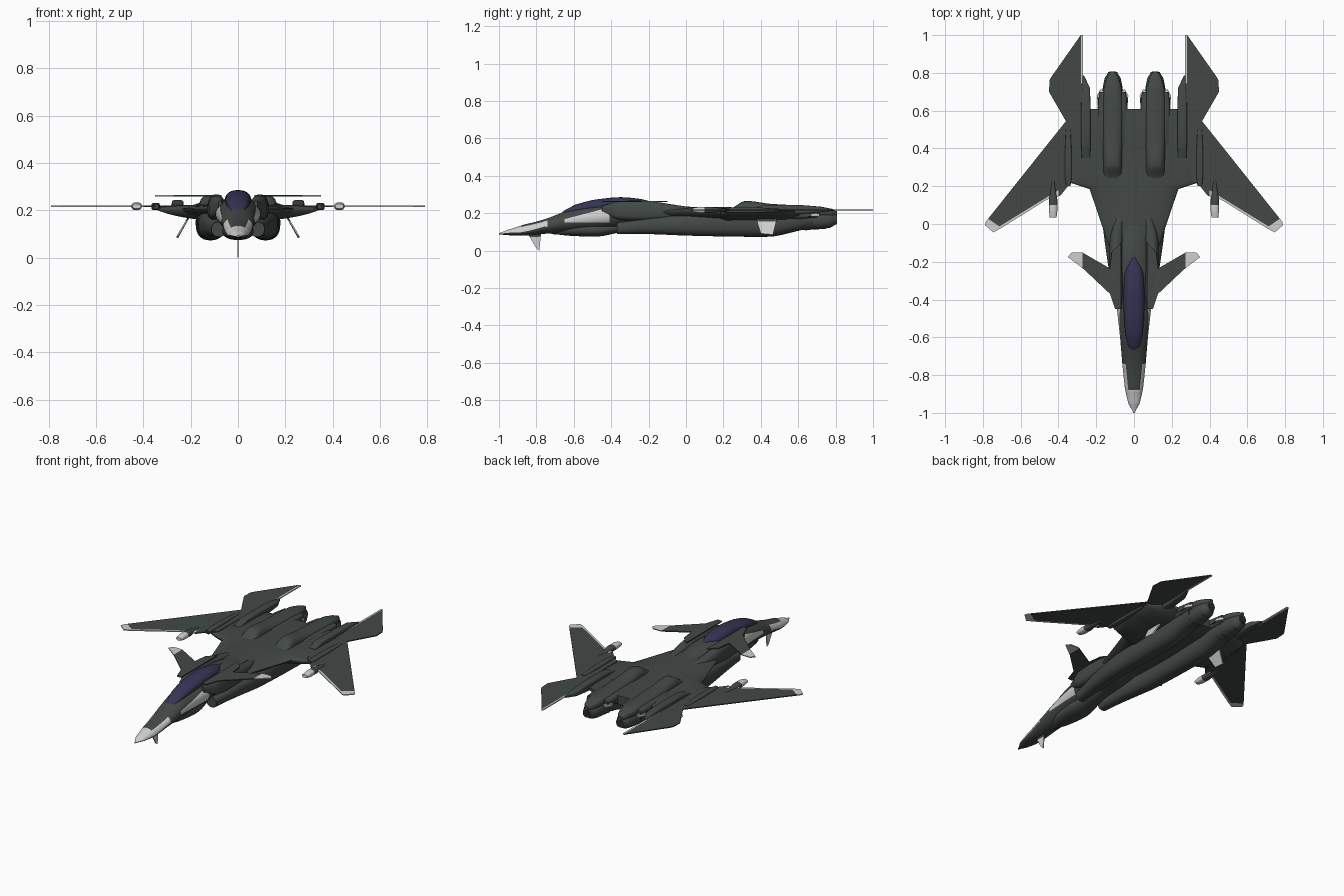
import bpy, bmesh, math
from mathutils import Vector


def material(name, rgb):
    m = bpy.data.materials.new(name)
    m.diffuse_color = (*rgb, 1)
    return m


HULL = material("dark_grey_green", (0.055, 0.066, 0.063))
PALE = material("pale_grey", (0.62, 0.62, 0.62))
GLASS = material("navy_glass", (0.035, 0.035, 0.09))
DARK = material("near_black", (0.02, 0.023, 0.023))
TWO = (HULL, PALE)


def finish(name, bm, mats, mirror, cuts=(), rule=None):
    """Cut the mesh along colour borders, colour faces by the rule and make the object."""
    for co, no in cuts:
        bmesh.ops.bisect_plane(bm, geom=bm.verts[:] + bm.edges[:] + bm.faces[:], plane_co=co, plane_no=no)
    bmesh.ops.recalc_face_normals(bm, faces=bm.faces)
    for f in bm.faces:
        f.smooth = True
        if rule and rule(f.calc_center_median(), f.normal):
            f.material_index = 1
    me = bpy.data.meshes.new(name)
    bm.to_mesh(me)
    bm.free()
    for m in mats:
        me.materials.append(m)
    me.set_sharp_from_angle(angle=math.radians(35))
    ob = bpy.data.objects.new(name, me)
    bpy.context.collection.objects.link(ob)
    if mirror:
        ob.modifiers.new("mirror", 'MIRROR').use_mirror_merge = False
    return ob


def spline(a, b, c, d, t):
    return 0.5 * (2 * b + (c - a) * t + (2 * a - 5 * b + 4 * c - d) * t * t + (3 * b - a - 3 * c + d) * t ** 3)


def loft(name, st, p=2.0, mats=(HULL,), mirror=False, rule=None, cuts=(), curved=True, steps=6, seg=32):
    """Skin superellipse sections given as (y, centre x, z bottom, z widest, z top, half width)."""
    rows = []
    for i in range(len(st) - 1):
        a, b, c, d = st[max(i - 1, 0)], st[i], st[i + 1], st[min(i + 2, len(st) - 1)]
        for k in range(steps):
            t = k / steps
            rows.append([spline(a[j], b[j], c[j], d[j], t) if curved and j else b[j] + (c[j] - b[j]) * t
                         for j in range(6)])
    rows.append(st[-1])
    bm = bmesh.new()
    rings = []
    for y, cx, zb, zm, zt, hw in rows:
        ring = []
        for k in range(seg):
            a = math.tau * k / seg
            c, s = math.cos(a), math.sin(a)
            x = math.copysign(abs(c) ** (2 / p), c) * max(hw, 0.001)
            z = abs(s) ** (2 / p) * ((zt - zm) if s > 0 else (zb - zm))
            ring.append(bm.verts.new((cx + x, y, zm + z)))
        rings.append(ring)
    for r, q in zip(rings, rings[1:]):
        for k in range(seg):
            n = (k + 1) % seg
            bm.faces.new((r[k], r[n], q[n], q[k]))
    bm.faces.new(rings[0])
    bm.faces.new(rings[-1])
    return finish(name, bm, mats, mirror, cuts, rule)


def prism(name, pts, vec, mats=(HULL,), cuts=(), mirror=True, rule=None):
    """Extrude a flat outline; faces beyond any cut plane (point, normal) take the second colour."""
    bm = bmesh.new()
    v = Vector(vec)
    lo = [bm.verts.new(Vector(p) - v / 2) for p in pts]
    hi = [bm.verts.new(Vector(p) + v / 2) for p in pts]
    bm.faces.new(lo)
    bm.faces.new(hi)
    n = len(pts)
    for i in range(n):
        bm.faces.new((lo[i], lo[(i + 1) % n], hi[(i + 1) % n], hi[i]))
    bm.normal_update()
    bmesh.ops.triangulate(bm, faces=bm.faces[:])
    if cuts and not rule:
        def rule(c, _n):
            return any((c - Vector(co)).dot(Vector(no)) > 0 for co, no in cuts)
    return finish(name, bm, mats, mirror, cuts, rule)


def flat(pts, z):
    return [(x, y, z) for x, y in pts]


# Fuselage with pale nose edges and pale side panels
def fuselage_rule(c, n):
    if c.y < -0.74:
        return n.z > -0.1 and (c.y < -0.88 or abs(c.x) > 0.03 + (c.y + 0.88) * 0.1)
    top = 0.168 + (c.y + 0.65) * 0.26
    return -0.65 < c.y < -0.41 and 0.15 < c.z < top and abs(c.x) > 0.04


BORDERS = [((0, y, 0), (0, 1, 0)) for y in (-.88, -.74, -.65, -.41)]
BORDERS += [((0, 0, .15), (0, 0, 1)), ((0, -.65, .168), (0, -.26, 1)),
            ((.03, -.88, 0), (1, -.1, 0)), ((-.03, -.88, 0), (-1, -.1, 0))]
loft("fuselage", [(-1.0, 0, .086, .09, .094, .004), (-.95, 0, .082, .095, .112, .03),
                  (-.87, 0, .08, .10, .138, .048), (-.75, 0, .09, .13, .17, .061),
                  (-.6, 0, .10, .165, .225, .074), (-.45, 0, .11, .185, .247, .09),
                  (-.3, 0, .12, .195, .255, .1), (-.15, 0, .13, .2, .257, .09),
                  (0, 0, .15, .2, .235, .065), (.3, 0, .16, .2, .23, .042),
                  (.6, 0, .18, .2, .21, .025)], 2.0, TWO, rule=fuselage_rule, cuts=BORDERS, steps=8, seg=48)
loft("canopy", [(-.69, 0, .16, .175, .187, .006), (-.65, 0, .18, .198, .215, .03),
                (-.59, 0, .2, .221, .246, .044), (-.5, 0, .2, .236, .27, .053),
                (-.36, 0, .2, .243, .285, .055), (-.25, 0, .2, .243, .277, .046),
                (-.16, 0, .2, .24, .258, .006)], 2.3, (GLASS,))
loft("chin_pod", [(-.72, 0, .088, .095, .105, .006), (-.62, 0, .079, .11, .145, .05),
                  (-.47, 0, .075, .11, .155, .066), (-.36, 0, .097, .125, .155, .052),
                  (-.2, 0, .13, .15, .17, .03)], 2.2)

# Shoulders carrying the canards
loft("shoulder", [(-.45, .075, .2, .225, .24, .008), (-.36, .088, .165, .2, .264, .034),
                  (-.2, .094, .16, .2, .264, .036), (-.05, .09, .165, .2, .243, .034),
                  (.12, .06, .19, .2, .22, .01)], 2.5, mirror=True)

# Broad centre deck with sharp edges
loft("centre_deck", [(-.3, 0, .17, .2, .235, .08), (-.13, 0, .16, .205, .235, .128),
                     (.185, 0, .15, .207, .23, .235), (.22, 0, .15, .208, .228, .34),
                     (.53, 0, .155, .212, .226, .355), (.61, 0, .17, .212, .222, .24)],
     1.7, curved=False, steps=3, seg=48)

# Engine nacelles, nozzles and upper fairings
loft("engine_nacelle", [(-.37, .08, .088, .12, .15, .032), (-.2, .095, .088, .135, .175, .045),
                        (0, .113, .08, .14, .195, .053), (.3, .116, .074, .14, .212, .06),
                        (.47, .116, .076, .145, .215, .063), (.6, .115, .105, .16, .215, .063),
                        (.68, .115, .125, .168, .21, .06)], 2.4, mirror=True)
loft("engine_housing", [(.36, .113, .17, .2, .222, .06), (.44, .113, .165, .2, .232, .077),
                        (.62, .113, .165, .2, .229, .079), (.7, .113, .175, .2, .222, .07)],
     4, mirror=True, curved=False, steps=2)
loft("nozzle", [(.6, .113, .11, .16, .212, .06), (.7, .113, .113, .16, .21, .055),
                (.77, .113, .122, .16, .2, .043), (.805, .113, .14, .165, .195, .024)],
     2.2, mirror=True)
loft("nozzle_opening", [(.8, .113, .145, .165, .188, .018), (.807, .113, .145, .165, .188, .018)],
     2.2, (DARK,), mirror=True, steps=1)
for i in range(3):
    y = .64 + i * .045
    w = .06 - i * .006
    loft("nozzle_ring", [(y, .113, .108 + i * .003, .16, .2, w), (y + .025, .113, .11 + i * .004, .16, .2, w - .003)],
         2.2, mirror=True, steps=1)
loft("engine_fairing", [(.24, .113, .19, .205, .225, .05), (.31, .113, .19, .21, .264, .05),
                        (.45, .113, .19, .21, .25, .053), (.63, .113, .19, .21, .24, .053),
                        (.72, .113, .18, .205, .233, .047), (.78, .113, .18, .2, .22, .03),
                        (.807, .113, .18, .195, .21, .01)], 2.7, mirror=True)
for x, s in ((.186, 1), (.04, -1)):
    prism("nozzle_flap", flat([(x - s * .03, .5), (x, .55), (x + s * .01, .68), (x - s * .01, .715),
                               (x - s * .03, .7)], .19),
          (0, 0, .014), TWO, [((0, .67, 0), (0, 1, 0))])

# Tail booms and wing hinges
loft("tail_boom", [(.35, .255, .205, .215, .222, .022), (.42, .255, .2, .22, .243, .025),
                   (.62, .255, .195, .22, .243, .025), (.72, .255, .205, .22, .235, .022),
                   (.785, .27, .212, .217, .222, .006)], 5, mirror=True, curved=False, steps=2)
loft("wing_hinge", [(.2, .348, .205, .216, .226, .012), (.25, .348, .201, .216, .231, .018),
                    (.38, .348, .201, .216, .231, .018), (.5, .348, .207, .216, .223, .012)],
     4, mirror=True, curved=False, steps=2)

# Forward swept wings with pale tips and leading edges
TIP = Vector((.71, -.015, 0)), Vector((.57, -.82, 0))
EDGE = Vector((.4655, .139, 0)), Vector((-.524, -.852, 0))


def wing_rule(c, n):
    tip = c.x > .69 and (c - TIP[0]).dot(TIP[1]) > 0
    return tip or (c.x > .4 and (c - EDGE[0]).dot(EDGE[1]) > 0)


prism("wing", flat([(.3, .24), (.35, .2), (.39, .15), (.46, .13), (.7, -.02), (.745, -.045),
                    (.79, -.005), (.785, .012), (.36, .545), (.3, .54)], .217),
      (0, 0, .006), TWO, [TIP, EDGE, ((.4, 0, 0), (1, 0, 0))], rule=wing_rule)
loft("wing_pod", [(.035, .428, .207, .217, .227, .018), (.07, .428, .2, .217, .234, .022),
                  (.13, .428, .2, .217, .234, .022), (.15, .428, .203, .217, .231, .018),
                  (.23, .428, .212, .217, .222, .006)],
     2.5, TWO, mirror=True, curved=False, steps=2, seg=16, rule=lambda c, n: c.y < .1)

# Canards with pale tips
prism("canard", flat([(.07, -.45), (.1, -.45), (.127, -.37), (.265, -.24), (.35, -.175), (.33, -.15),
                      (.275, -.15), (.128, -.235), (.118, -.15), (.07, -.1)], .262),
      (0, 0, .006), TWO, [((.272, 0, 0), (1, 0, 0))])

# Tail fins with a pale inner strip
prism("tail_fin", flat([(.25, .56), (.34, .5), (.355, .535), (.45, .7), (.447, .76), (.44, .775),
                        (.282, 1.0), (.271, 1.0), (.271, .62), (.25, .6)], .217),
      (0, 0, .006), TWO, [((.281, 0, 0), (-1, 0, 0)), ((0, .62, 0), (0, 1, 0))],
      rule=lambda c, n: c.x < .281 and c.y > .62)

# Splayed ventral fins and the nose fin
prism("ventral_fin", [(.2, .37, .185), (.2, .49, .185), (.256, .465, .084), (.256, .4, .09)],
      (.006, 0, .003), TWO, [((0, 0, .155), (0, 0, -1))])
prism("nose_fin", [(0, -.845, .09), (0, -.775, .095), (0, -.784, 0), (0, -.8, .012)],
      (.006, 0, 0), TWO, [((0, 0, .072), (0, 0, -1))], mirror=False)
